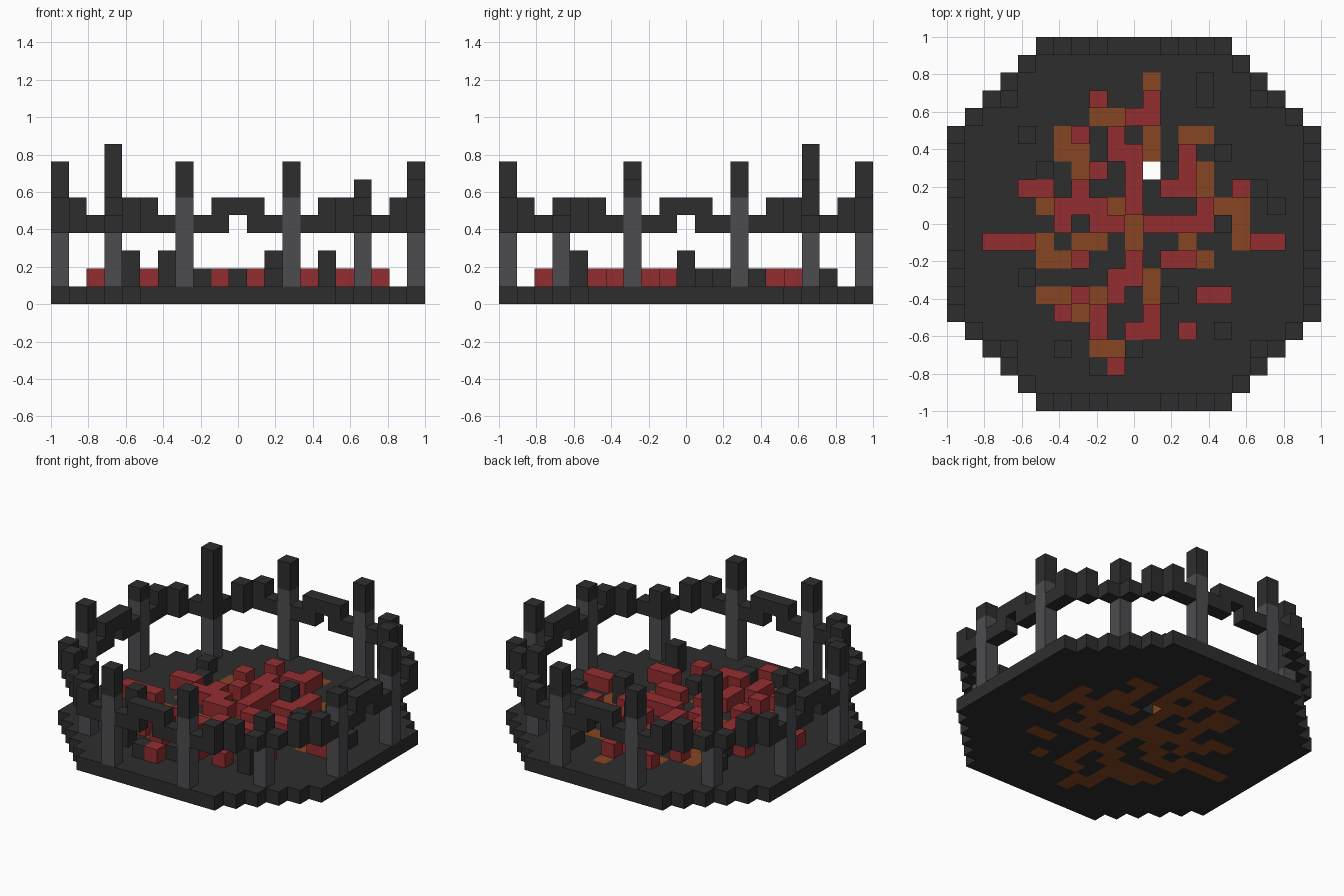
import bpy
import bmesh
from mathutils import Vector

CELL = 2 / 21

if "Cube" in bpy.data.objects:
    bpy.data.objects.remove(bpy.data.objects["Cube"])


def material(name, color):
    mat = bpy.data.materials.new(name)
    mat.use_nodes = True
    mat.diffuse_color = (*color, 1)
    bsdf = mat.node_tree.nodes["Principled BSDF"]
    bsdf.inputs["Base Color"].default_value = (*color, 1)
    bsdf.inputs["Roughness"].default_value = 0.9
    return mat


dark = material("dark stone", (0.027, 0.027, 0.027))
grey = material("grey stone", (0.073, 0.073, 0.08))
red = material("ember red", (0.29, 0.027, 0.03))
orange = material("glowing orange", (0.24, 0.06, 0.016))

AXES = [Vector(a) for a in ((1, 0, 0), (0, 1, 0), (0, 0, 1))]


def block_part(name, cells, mat):
    """Join grid blocks into one mesh, keeping only the exposed faces."""
    cells = set(cells)
    bm = bmesh.new()
    for cell in cells:
        centre = Vector(cell) + Vector((0, 0, 0.5))
        for i in range(3):
            for sign in (1, -1):
                n = AXES[i] * sign
                if tuple(int(c) for c in Vector(cell) + n) in cells:
                    continue
                u, v = AXES[(i + 1) % 3] * sign, AXES[(i + 2) % 3]
                corners = (-u - v, u - v, u + v, v - u)
                bm.faces.new([bm.verts.new((centre + (n + c) / 2) * CELL)
                              for c in corners])
    bmesh.ops.remove_doubles(bm, verts=bm.verts[:], dist=CELL / 100)
    mesh = bpy.data.meshes.new(name)
    bm.to_mesh(mesh)
    bm.free()
    mesh.materials.append(mat)
    obj = bpy.data.objects.new(name, mesh)
    bpy.context.collection.objects.link(obj)


def trace(paths):
    """Grid cells along paths that run straight between their corners."""
    cells = set()
    for path in paths:
        for (xa, ya), (xb, yb) in zip(path, path[1:] or path):
            cells |= {(x, y) for x in range(min(xa, xb), max(xa, xb) + 1)
                      for y in range(min(ya, yb), max(ya, yb) + 1)}
    return cells


def layer(cells, z):
    return [(x, y, z) for x, y in cells]


# Glowing veins branching out from the middle of the floor
north_veins = trace([
    [(0, -3), (0, 4), (-1, 4), (-1, 6), (-2, 6), (-2, 7)],
    [(-1, 6), (1, 6)],
    [(1, 4), (1, 8)],
    [(2, 2), (3, 2), (3, 5), (4, 5)],
    [(0, 0), (4, 0), (4, 3)],
    [(4, 1), (6, 1)],
    [(6, 2), (6, -1), (8, -1)],
    [(-1, 0), (-1, 1)],
    [(-2, 0), (-2, 1), (-5, 1), (-5, 2), (-6, 2)],
    [(-3, 1), (-3, 4), (-4, 4), (-4, 5), (-3, 5)],
])
south_veins = trace([
    [(0, 0), (-2, 0), (-2, -1), (-3, -1), (-3, -2), (-5, -2), (-5, -1), (-8, -1)],
    [(0, -3), (-1, -3), (-1, -4), (-2, -4), (-2, -7), (-1, -7), (-1, -8)],
    [(-2, -4), (-5, -4)],
    [(-3, -4), (-3, -5), (-4, -5)],
    [(1, -3), (1, -6), (0, -6)],
    [(3, 0), (3, -2)],
    [(2, -2), (4, -2)],
])

# Ember blocks resting on the veins
embers = trace([
    [(0, 1), (0, 4), (-1, 4), (-1, 5)],
    [(0, 6), (1, 6), (1, 7)],
    [(2, 2), (3, 2), (3, 4)],
    [(1, 0), (4, 0), (4, 1)],
    [(-4, 0), (-4, 1), (-2, 1), (-2, 0), (-1, 0)],
    [(-6, 2), (-5, 2)],
    [(-8, -1), (-6, -1)],
    [(7, -1), (8, -1)],
    [(2, -2), (3, -2)],
    [(0, -2), (0, -3), (-1, -3), (-1, -4)],
    [(4, -4), (5, -4)],
    [(-2, -5), (-2, -6)],
    [(0, -6), (1, -6), (1, -5)],
])
embers |= {(-2, 7), (-3, 5), (-2, 3), (-3, 2), (6, 2), (-3, -2),
           (-3, -4), (-4, -5), (3, -6), (-1, -8)}
block_part("ember_blocks", layer(embers, 1), red)

# Octagonal floor with one hole, the veins running right through it
octagon = {(x, y) for x in range(-10, 11) for y in range(-10, 11)
           if abs(x) + abs(y) <= 15}
veins = north_veins | south_veins | embers
block_part("floor", layer(octagon - veins - {(1, 3)}, 0), dark)
block_part("floor_veins", layer(veins, 0), orange)

# Loose rubble, some of it two blocks tall
tall = [(2, 3), (5, 0), (-6, -3), (5, -6), (-4, -7)]
low = [(-6, 5), (4, 7), (4, 8), (5, 4), (-5, 3), (7, 2), (8, 1),
       (2, -4), (0, -7), (-2, -8)]
block_part("rubble", layer(low + tall, 1) + layer(tall, 2), dark)

# Ring of posts with dark caps of uneven height
tops = {(-7, 7): 9, (7, 7): 7, (7, -7): 6, (-7, -7): 6,
        (10, -3): 7, (-10, 3): 7}
posts = {(x * sx, y * sy) for x, y in ((3, 10), (10, 3), (7, 7))
         for sx in (-1, 1) for sy in (-1, 1)}
shafts, caps = [], []
for x, y in posts:
    split = 4 if abs(x) == abs(y) else 6
    shafts += [(x, y, z) for z in range(1, split)]
    caps += [(x, y, z) for z in range(split, tops.get((x, y), 8))]
block_part("post_shafts", shafts, grey)
block_part("post_caps", caps, dark)

# Raised rim: a lower course with gaps under the arches, a broken upper course
rim = {(x, y) for x, y in octagon - posts
       if max(abs(x), abs(y)) == 10 or abs(x) + abs(y) == 15}
lower_course = [(x, y) for x, y in rim if x and y]
upper_course = [(x, y) for x, y in rim if min(abs(x), abs(y)) in (0, 1, 5, 6)]
block_part("rim", layer(lower_course, 4) + layer(upper_course, 5), dark)
